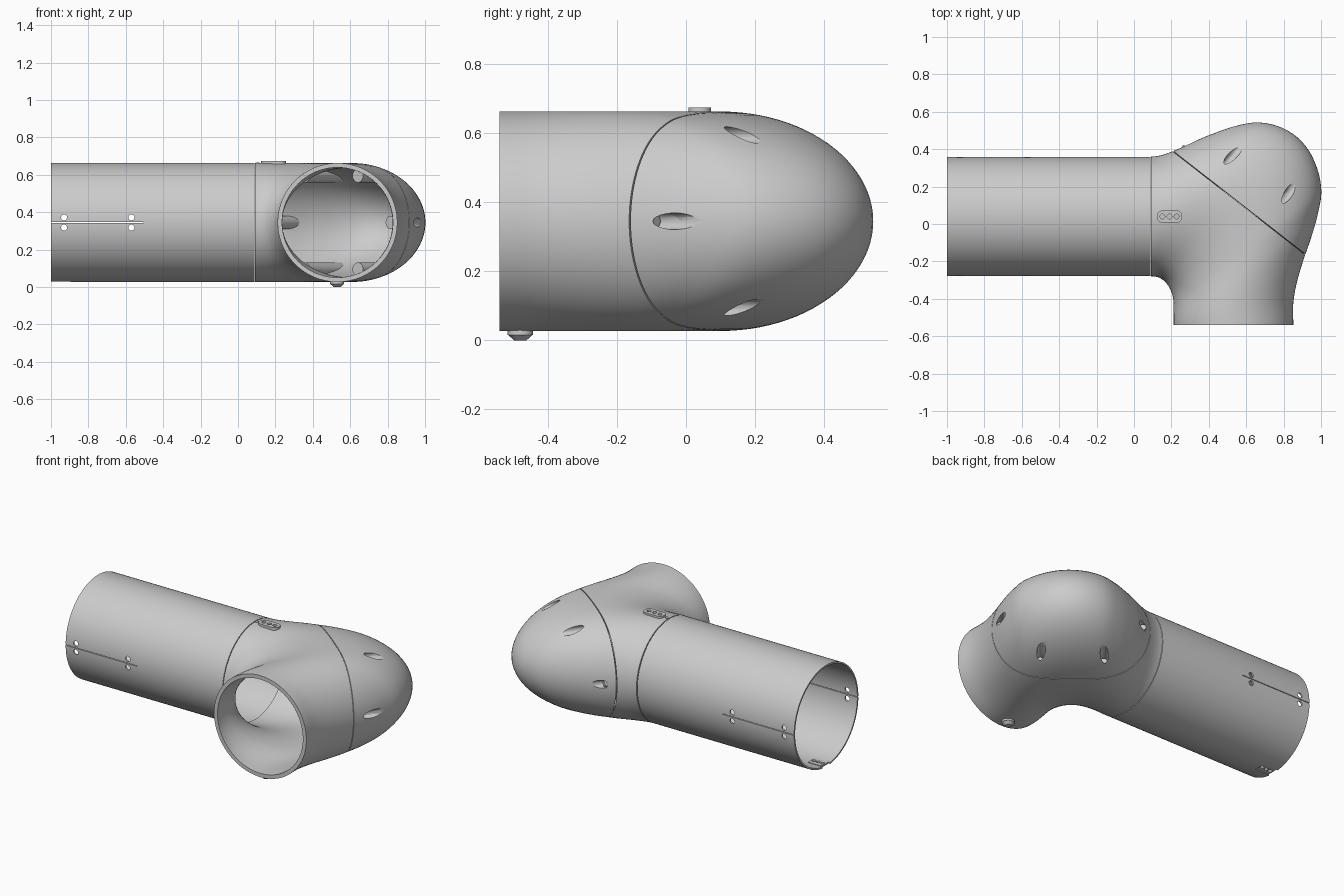
import bpy, bmesh, math
from mathutils import Vector, Matrix

if "Cube" in bpy.data.objects:
    bpy.data.objects.remove(bpy.data.objects["Cube"])

CZ, R = 0.345, 0.318             # axis height and pipe radius
PIVOT = Vector((0.09, -0.54))    # elbow sections fan round this point
SEAM = Vector((0.56, 0.115, CZ)) # middle of the cap seam
U = Vector((0.788, -0.615, 0)).normalized()
N = Vector((0.615, 0.788, 0)).normalized()

OUTER = [(.85, -.54), (.85, -.42), (.872, -.3), (.915, -.16), (.98, .05), (1.0, .17),
         (.973, .31), (.905, .43), (.80, .51), (.66, .543), (.52, .518), (.40, .475),
         (.22, .395), (.09, .36)]
INNER = [(.21, -.54), (.21, -.5), (.21, -.45), (.20, -.37), (.17, -.315), (.13, -.286), (.09, -.28)]


def finish(bm, name):
    bmesh.ops.recalc_face_normals(bm, faces=bm.faces)
    me = bpy.data.meshes.new(name)
    bm.to_mesh(me)
    bm.free()
    ob = bpy.data.objects.new(name, me)
    bpy.context.collection.objects.link(ob)
    return ob


def activate(ob):
    bpy.ops.object.select_all(action='DESELECT')
    ob.select_set(True)
    bpy.context.view_layer.objects.active = ob


def boolean(ob, cutter, op='DIFFERENCE'):
    activate(ob)
    m = ob.modifiers.new("cut", 'BOOLEAN')
    m.operation, m.solver, m.object = op, 'EXACT', cutter
    bpy.ops.object.modifier_apply(modifier=m.name)


def thicken(ob, t):
    activate(ob)
    m = ob.modifiers.new("wall", 'SOLIDIFY')
    m.thickness, m.offset = t, -1
    bpy.ops.object.modifier_apply(modifier=m.name)


def smooth(ob):
    activate(ob)
    bpy.ops.object.shade_smooth_by_angle(angle=math.radians(35))


def add_cyl(bm, a, b, r, r2=None, seg=24):
    a, b = Vector(a), Vector(b)
    rot = (b - a).to_track_quat('Z', 'Y').to_matrix().to_4x4()
    bmesh.ops.create_cone(bm, cap_ends=True, segments=seg, radius1=r, radius2=r if r2 is None else r2,
                          depth=(b - a).length, matrix=Matrix.Translation((a + b) / 2) @ rot)


def add_box(bm, c, s):
    bmesh.ops.create_cube(bm, size=1, matrix=Matrix.Translation(c) @ Matrix.Diagonal((*s, 1)))


def polar_curve(pts):
    """Smooth distance-from-pivot as a function of fan angle."""
    ks = [(math.atan2(y - PIVOT.y, x - PIVOT.x), math.hypot(x - PIVOT.x, y - PIVOT.y)) for x, y in pts]
    n = len(ks)
    sl = [0 if i in (0, n - 1) else (ks[i + 1][1] - ks[i - 1][1]) / (ks[i + 1][0] - ks[i - 1][0])
          for i in range(n)]

    def f(a):
        i = max(j for j in range(n - 1) if j == 0 or ks[j][0] <= a)
        h = ks[i + 1][0] - ks[i][0]
        t = (a - ks[i][0]) / h
        return ((2*t**3 - 3*t**2 + 1) * ks[i][1] + (t**3 - 2*t**2 + t) * h * sl[i]
                + (3*t**2 - 2*t**3) * ks[i + 1][1] + (t**3 - t**2) * h * sl[i + 1])
    return f


def elbow_mesh(inset=0.0, caps=False, steps=64, seg=96):
    fo, fi = polar_curve(OUTER), polar_curve(INNER)
    bm = bmesh.new()
    rings = []
    for k in range(steps + 1):
        a = math.pi / 2 * k / steps
        lo, hi = fi(a) + inset, fo(a) - inset
        ring = []
        for j in range(seg):
            t = 2 * math.pi * j / seg
            d = (lo + hi) / 2 + (hi - lo) / 2 * math.cos(t)
            ring.append(bm.verts.new((PIVOT.x + 0.002 + d * math.cos(a), PIVOT.y + d * math.sin(a),
                                      CZ + (R - inset) * math.sin(t))))
        rings.append(ring)
    for p, q in zip(rings, rings[1:]):
        for j in range(seg):
            bm.faces.new((p[j], p[(j + 1) % seg], q[(j + 1) % seg], q[j]))
    if caps:
        bm.faces.new(rings[0])
        bm.faces.new(rings[-1])
    return bm


def elbow_part(name, sign):
    bm = elbow_mesh()
    bmesh.ops.recalc_face_normals(bm, faces=bm.faces)
    bmesh.ops.bisect_plane(bm, geom=bm.verts[:] + bm.edges[:] + bm.faces[:], plane_co=SEAM + N * 0.002 * sign,
                           plane_no=N, clear_outer=sign < 0, clear_inner=sign > 0)
    ob = finish(bm, name)
    thicken(ob, 0.024)
    return ob


def plate(name, x, y, z0, z1, length, width, hole_r, pitch, corner):
    """Rounded plate with three holes in a row."""
    bm = bmesh.new()
    vs = []
    for cx, cy, a0 in ((1, 1, 0), (-1, 1, 90), (-1, -1, 180), (1, -1, 270)):
        for i in range(9):
            a = math.radians(a0 + i * 90 / 8)
            vs.append(bm.verts.new((x + cx * (length / 2 - corner) + corner * math.cos(a),
                                    y + cy * (width / 2 - corner) + corner * math.sin(a), z0)))
    f = bm.faces.new(vs)
    ext = bmesh.ops.extrude_face_region(bm, geom=[f])
    bmesh.ops.translate(bm, vec=(0, 0, z1 - z0), verts=[v for v in ext['geom'] if isinstance(v, bmesh.types.BMVert)])
    ob = finish(bm, name)
    bm = bmesh.new()
    for i in (-1, 0, 1):
        add_cyl(bm, (x + i * pitch, y, z0 - .05), (x + i * pitch, y, z1 + .05), hole_r)
    drop(ob, bm)
    return ob


def drop(ob, bm, op='DIFFERENCE'):
    """Apply a one-use cutter and remove it."""
    c = finish(bm, "cutter")
    c.hide_render = True
    boolean(ob, c, op)
    bpy.data.objects.remove(c)


# Straight tube with side slits, paired holes and an end notch
bm = bmesh.new()
rot = Matrix.Rotation(math.pi / 2, 4, 'Y')
bmesh.ops.create_cone(bm, cap_ends=False, segments=128, radius1=R, radius2=R, depth=1.087,
                      matrix=Matrix.Translation((-0.4565, 0.04, CZ)) @ rot)
tube = finish(bm, "straight_tube")
thicken(tube, 0.010)
bm = bmesh.new()
add_box(bm, (-0.76, 0.04, CZ), (0.51, 1, 0.004))
for x in (-0.93, -0.57):
    for dz in (-0.027, 0.027):
        add_cyl(bm, (x, -0.5, CZ + dz), (x, 0.6, CZ + dz), 0.016)
add_box(bm, (-0.96, 0.04, 0.03), (0.13, 0.075, 0.06))
drop(tube, bm)

# Elbow body, domed cap
body = elbow_part("elbow_body", -1)
cap = elbow_part("elbow_cap", 1)

# Screw bosses round the seam, trimmed to the inside of the shell
SCREWS = [(s * .18, z * .25, .09) for s in (-1, 1) for z in (-1, 1)] + [(-.405, 0, .05), (.405, 0, .05)]
bm, pk = bmesh.new(), bmesh.new()
for s, z, start in SCREWS:
    p = SEAM + U * s + Vector((0, 0, z))
    add_cyl(bm, p - N * 0.10, p + N * 0.28, 0.036)
    add_cyl(pk, p + N * start, p + N * 0.5, 0.024)
bosses = finish(bm, "screw_bosses")
drop(bosses, elbow_mesh(0.01, True), 'INTERSECT')
pockets = finish(pk, "pocket_cutter")
pockets.hide_render = True
boolean(cap, pockets)
boolean(bosses, pockets)
bpy.data.objects.remove(pockets)

# Screw heads at the bottom of the pockets
bm = bmesh.new()
for s, z, start in SCREWS:
    p = SEAM + U * s + Vector((0, 0, z))
    add_cyl(bm, p + N * (start - .005), p + N * (start + .012), 0.018)
heads = finish(bm, "screw_heads")

# Top latch plate with its pin, and the plate in the tube end notch
latch = plate("latch_plate", 0.19, 0.04, 0.64, 0.675, 0.135, 0.065, 0.013, 0.038, 0.03)
end_plate = plate("end_latch_plate", -0.945, 0.04, 0.032, 0.042, 0.096, 0.068, 0.012, 0.03, 0.008)
bm = bmesh.new()
add_cyl(bm, (0.104, 0.04, 0.65), (0.104, 0.04, 0.667), 0.01)
pin = finish(bm, "latch_pin")

# Button under the elbow mouth
bm = bmesh.new()
add_cyl(bm, (0.53, -0.48, 0), (0.53, -0.48, 0.016), 0.018, 0.036, 32)
add_cyl(bm, (0.53, -0.48, 0.016), (0.53, -0.48, 0.04), 0.037, None, 32)
button = finish(bm, "release_button")

for ob in (tube, body, cap, bosses, heads, latch, end_plate, pin, button):
    smooth(ob)
